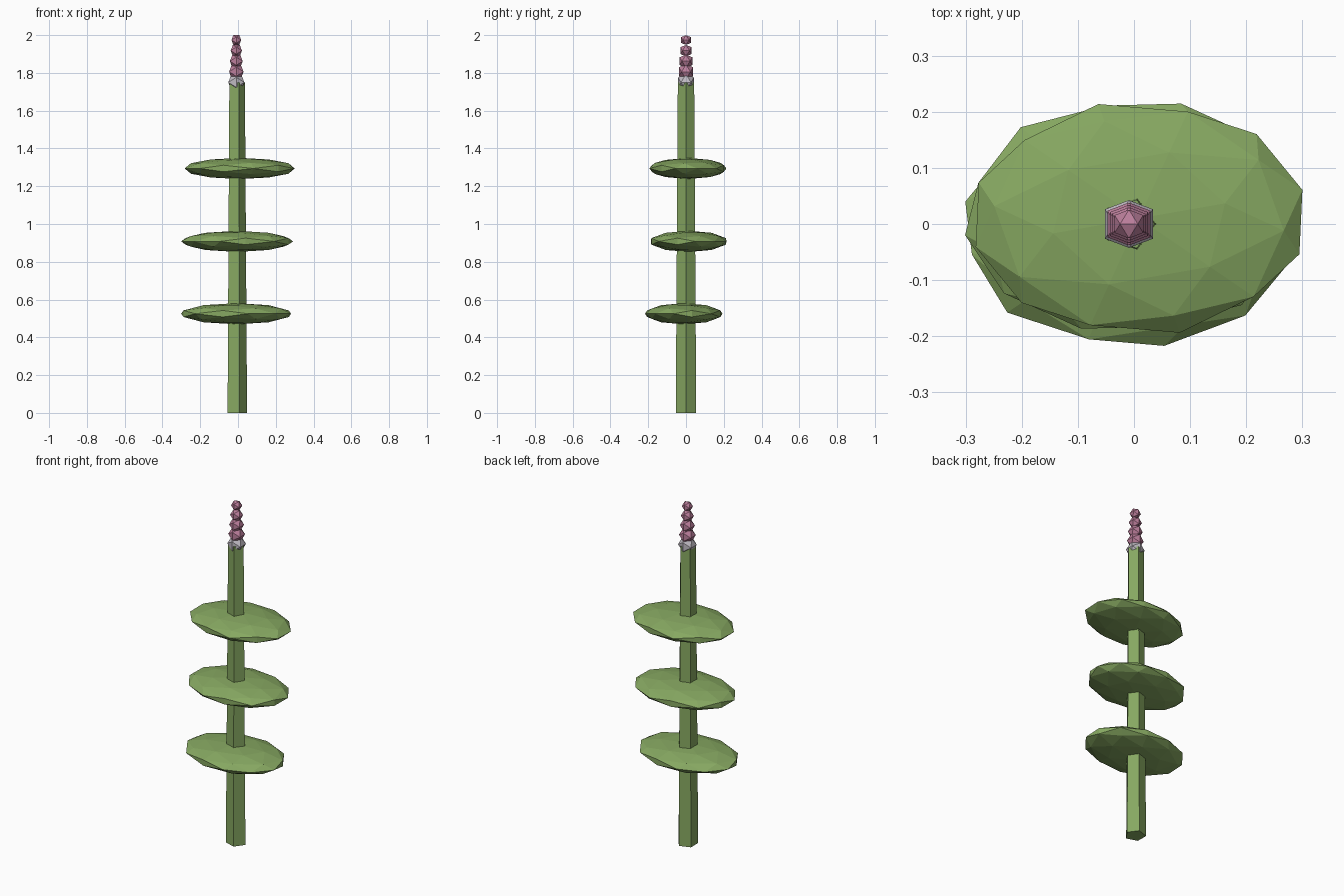
import bpy, bmesh, math
from mathutils import Matrix, Vector

if "Cube" in bpy.data.objects:
    bpy.data.objects.remove(bpy.data.objects["Cube"])

CX = -0.009  # stem axis


def material(name, rgb):
    m = bpy.data.materials.new(name)
    m.diffuse_color = (*rgb, 1)
    m.use_nodes = True
    m.node_tree.nodes["Principled BSDF"].inputs["Base Color"].default_value = m.diffuse_color
    return m


GREEN = material("leaf_green", (0.24, 0.39, 0.12))
PINK = material("blossom_pink", (0.50, 0.21, 0.33))
PALE = material("pale_grey", (0.52, 0.49, 0.54))


def finish(name, bm, mat):
    bmesh.ops.recalc_face_normals(bm, faces=bm.faces[:])
    mesh = bpy.data.meshes.new(name)
    bm.to_mesh(mesh)
    bm.free()
    mesh.materials.append(mat)
    obj = bpy.data.objects.new(name, mesh)
    bpy.context.collection.objects.link(obj)
    return obj


def ico_points(detail):
    """Icosahedron with an edge on top, optionally split once."""
    t = (1 + math.sqrt(5)) / 2
    pts = []
    for a in (-1, 1):
        for b in (-t, t):
            pts += [Vector((a, 0, b)), Vector((0, b, a)), Vector((b, a, 0))]
    if detail:
        pts += [(p + q) / 2 for i, p in enumerate(pts) for q in pts[:i]
                if (p - q).length < 2.1]
    return [p.normalized() for p in pts]


def ico(name, centre, size, mat, turn=0, detail=0):
    bm = bmesh.new()
    for p in ico_points(detail):
        bm.verts.new(p)
    bmesh.ops.convex_hull(bm, input=bm.verts[:])
    # turn first, then flatten along the world axes
    bm.transform(Matrix.Translation(centre) @ Matrix.Diagonal((*size, 1))
                 @ Matrix.Rotation(math.radians(turn), 4, 'Z'))
    return finish(name, bm, mat)


# Five-sided tapered stem
bm = bmesh.new()
rings = []
for r, z in ((0.057, 0), (0.0455, 1.75)):
    rings.append([bm.verts.new((CX + r * math.cos(k * math.tau / 5),
                                r * math.sin(k * math.tau / 5), z))
                  for k in range(5)])
low, high = rings
bm.faces.new(low[::-1])
bm.faces.new(high)
for k in range(5):
    j = (k + 1) % 5
    bm.faces.new((low[k], low[j], high[j], high[k]))
finish("stem", bm, GREEN)

# Flattened leaf pads
for i, (x, y, z, turn) in enumerate(((-0.01, -0.012, 0.525, -46),
                                     (-0.005, 0.014, 0.908, 41),
                                     (0.009, 0.01, 1.294, 14))):
    ico(f"leaf_pad_{i + 1}", (x, y, z), (0.3, 0.21, 0.056), GREEN, turn, 1)

# Blossom beads shrinking towards the tip, the lowest one pale
for i, r in enumerate((0.05, 0.045, 0.04, 0.035, 0.03)):
    ico(f"blossom_{i + 1}", (CX, 0, 1.75 + 0.056 * i), (r, r, r),
        PINK if i else PALE)
